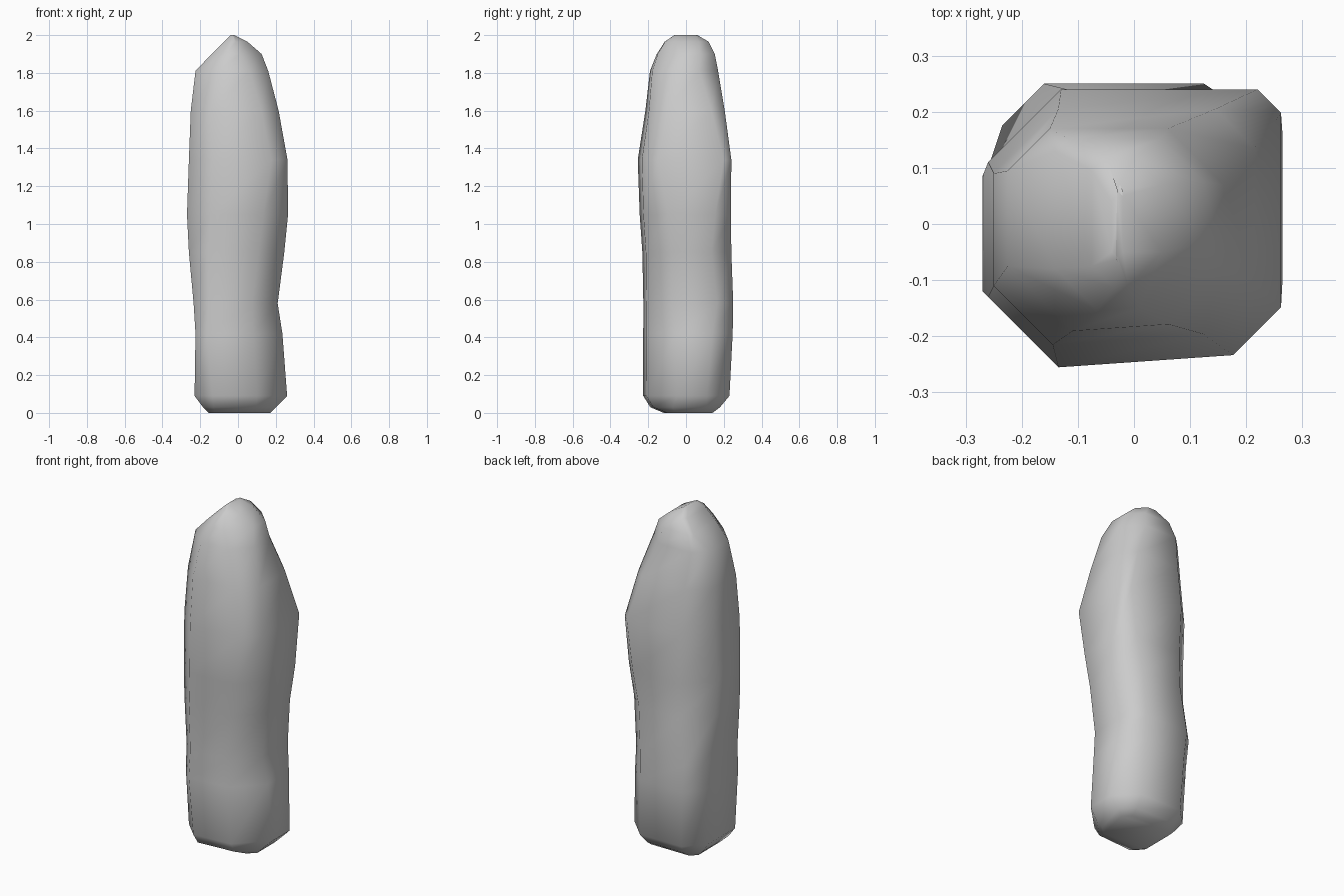
import bpy, bmesh, math
from mathutils import Vector

if "Cube" in bpy.data.objects:
    bpy.data.objects.remove(bpy.data.objects["Cube"])

# Standing stone: stacked eight-sided sections. Each row gives the height, then the
# reach of the section along +x, x+y, +y, y-x, -x, -x-y, -y, x-y
SECTIONS = [
    (0.00, .17, .27, .14, .26, .155, .24, .11, .23),
    (0.03, .20, .31, .18, .29, .185, .32, .18, .27),
    (0.09, .26, .37, .23, .36, .23, .36, .217, .31),
    (0.42, .235, .375, .247, .39, .225, .39, .215, .29),
    (0.58, .21, .375, .25, .41, .235, .38, .215, .285),
    (0.85, .245, .38, .24, .36, .26, .39, .22, .32),
    (1.05, .265, .42, .238, .355, .27, .39, .235, .36),
    (1.34, .262, .46, .24, .37, .26, .39, .246, .41),
    (1.60, .215, .35, .205, .34, .25, .36, .205, .32),
    (1.81, .16, .23, .17, .32, .225, .30, .183, .24),
    (1.90, .125, .20, .152, .27, .14, .22, .15, .16),
    (1.965, .05, .12, .12, .17, .075, .15, .11, .10),
    (2.00, -.02, .03, .06, .08, .04, .09, .06, .03),
]
# Facing of the eight sides; the front is slightly skewed
DIRS = [(1, 0), (1, 1), (0, 1), (-1, 1), (-1, 0), (-1, -1), (.07, -1), (1, -1)]


def section_points(row):
    """Corners where neighbouring side lines of one section cross."""
    z, reach = row[0], row[1:]
    points = []
    for i in range(8):
        j = (i + 1) % 8
        (a, b), (c, d) = DIRS[i], DIRS[j]
        det = a * d - b * c
        x = (reach[i] * d - b * reach[j]) / det
        y = (a * reach[j] - reach[i] * c) / det
        points.append(Vector((x, y, z)))
    return points


# Loft the sections and close both ends
bm = bmesh.new()
rings = [[bm.verts.new(p) for p in section_points(r)] for r in SECTIONS]
for low, high in zip(rings, rings[1:]):
    for i in range(8):
        j = (i + 1) % 8
        bm.faces.new((low[i], low[j], high[j], high[i]))
bm.faces.new(rings[0][::-1])
bm.faces.new(rings[-1])
bmesh.ops.recalc_face_normals(bm, faces=bm.faces)

mesh = bpy.data.meshes.new("standing_stone")
bm.to_mesh(mesh)
bm.free()
stone = bpy.data.objects.new("standing_stone", mesh)
bpy.context.collection.objects.link(stone)

# Soft, worn surface
bpy.context.view_layer.objects.active = stone
stone.select_set(True)
bpy.ops.object.shade_smooth_by_angle(angle=math.radians(75))
